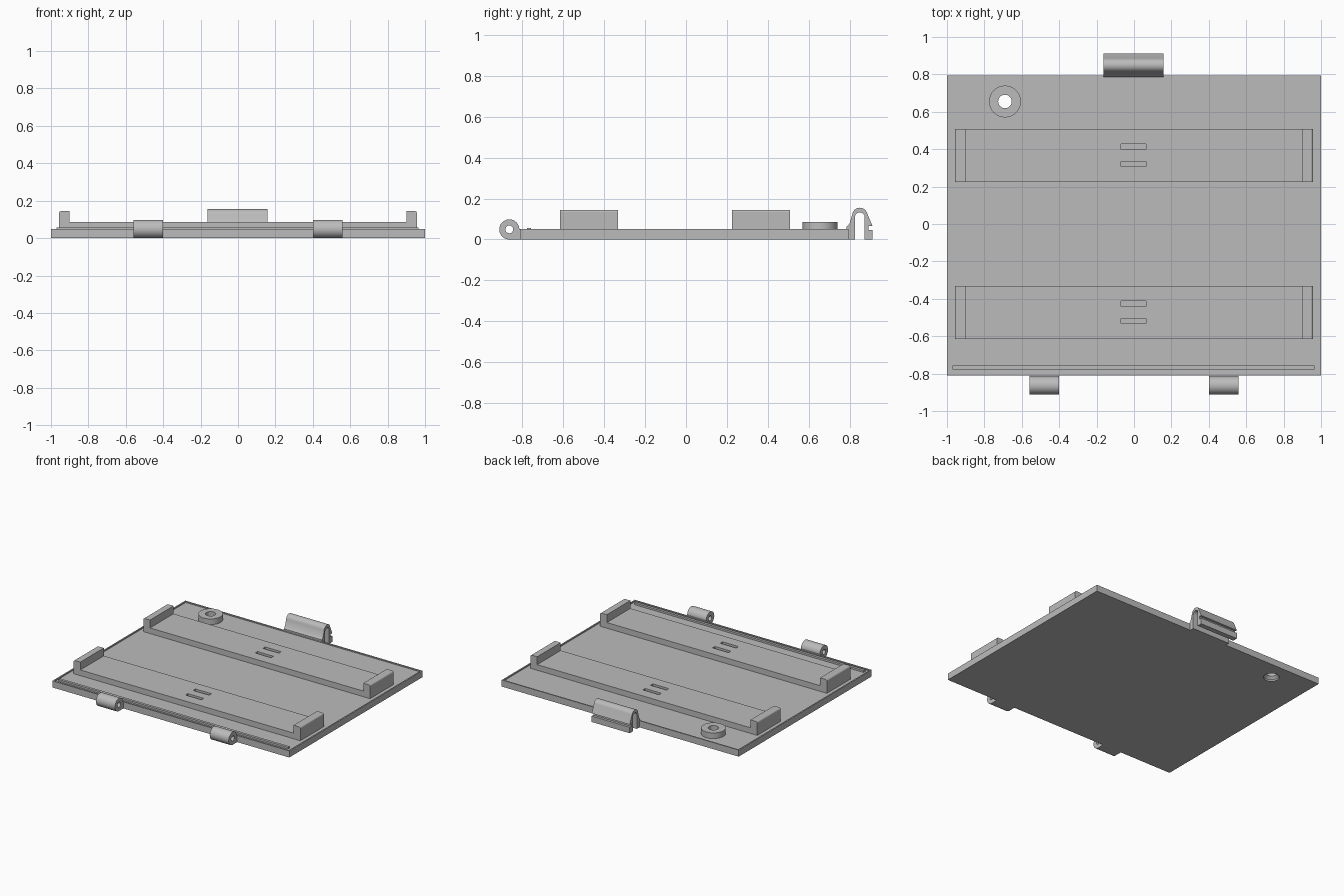
import bpy, bmesh
from math import cos, sin, pi, radians
from mathutils import Vector

if "Cube" in bpy.data.objects:
    bpy.data.objects.remove(bpy.data.objects["Cube"], do_unlink=True)

grey = bpy.data.materials.new("matte grey")
grey.use_nodes = True
grey.diffuse_color = (0.5, 0.5, 0.5, 1)
grey.node_tree.nodes["Principled BSDF"].inputs["Base Color"].default_value = (0.5, 0.5, 0.5, 1)


def finish(name, bm):
    bmesh.ops.recalc_face_normals(bm, faces=bm.faces)
    mesh = bpy.data.meshes.new(name)
    bm.to_mesh(mesh)
    bm.free()
    mesh.materials.append(grey)
    obj = bpy.data.objects.new(name, mesh)
    bpy.context.collection.objects.link(obj)
    return obj


def activate(obj):
    bpy.ops.object.select_all(action='DESELECT')
    obj.select_set(True)
    bpy.context.view_layer.objects.active = obj


def smooth(obj):
    activate(obj)
    bpy.ops.object.shade_smooth_by_angle(angle=radians(30))


def box(name, x, y, z):
    bm = bmesh.new()
    bmesh.ops.create_cube(bm, size=1)
    for v in bm.verts:
        v.co = [lo + (c + 0.5) * (hi - lo) for c, (lo, hi) in zip(v.co, (x, y, z))]
    return finish(name, bm)


def prism(name, points, axis, lo, hi):
    """Extrude a 2D profile along x (points are y, z) or y (points are x, z)."""
    bm = bmesh.new()
    place = (lambda a, b: (lo, a, b)) if axis == 'x' else (lambda a, b: (a, lo, b))
    face = bm.faces.new([bm.verts.new(place(a, b)) for a, b in points])
    ext = bmesh.ops.extrude_face_region(bm, geom=[face])
    shift = Vector((hi - lo, 0, 0)) if axis == 'x' else Vector((0, hi - lo, 0))
    bmesh.ops.translate(bm, vec=shift, verts=[g for g in ext["geom"] if isinstance(g, bmesh.types.BMVert)])
    return finish(name, bm)


def lathe(name, cx, cy, profile, n=48):
    """Closed solid of revolution about a vertical axis from (radius, z) rings."""
    bm = bmesh.new()
    rings = [[bm.verts.new((cx + r * cos(2 * pi * i / n), cy + r * sin(2 * pi * i / n), z))
              for i in range(n)] for r, z in profile]
    for a, b in zip(rings, rings[1:]):
        for i in range(n):
            j = (i + 1) % n
            bm.faces.new((a[i], a[j], b[j], b[i]))
    bm.faces.new(rings[0])
    bm.faces.new(rings[-1])
    return finish(name, bm)


def arc(cx, cy, r, start, end, n):
    return [(cx + r * cos(radians(start + (end - start) * i / n)),
             cy + r * sin(radians(start + (end - start) * i / n))) for i in range(n + 1)]


def cut(target, cutter):
    mod = target.modifiers.new("cut", 'BOOLEAN')
    mod.operation, mod.solver, mod.object = 'DIFFERENCE', 'EXACT', cutter
    activate(target)
    bpy.ops.object.modifier_apply(modifier=mod.name)
    bpy.data.objects.remove(cutter, do_unlink=True)


# Base plate with a thin raised rim
FLOOR, RIM = 0.042, 0.05
plate = box("base_plate", (-1, 1), (-0.81, 0.793), (0, RIM))
cut(plate, box("floor_cutter", (-0.99, 0.99), (-0.8, 0.783), (FLOOR, 0.2)))

# Screw boss with a countersunk through hole
BX, BY = -0.69, 0.655
hole = [(0.055, -0.01), (0.055, 0.012), (0.036, 0.03), (0.036, 0.2)]
boss = lathe("screw_boss", BX, BY, [(0.085, FLOOR), (0.085, 0.085)])
for part in (plate, boss):
    cut(part, lathe("hole_cutter", BX, BY, hole))
smooth(boss)
smooth(plate)

# Front ridge
box("front_ridge", (-0.97, 0.965), (-0.777, -0.757), (FLOOR, 0.056))

# Two cross rails with upturned ends and a pair of slots each
half = [(0.9, 0.085), (0.9, 0.145)] + arc(0.945, 0.133, 0.012, 90, 0, 4) + [(0.957, FLOOR)]
rail_profile = half + [(-x, z) for x, z in reversed(half)]
for side, y0 in (("front", -0.615), ("back", 0.225)):
    rail = prism(side + "_rail", rail_profile, 'y', y0, y0 + 0.283)
    for offset in (0.082, 0.174):
        cut(rail, box("slot_cutter", (-0.07, 0.065), (y0 + offset, y0 + offset + 0.028), (0.06, 0.2)))

# Hinge barrels on the front edge, each with a foot joining the plate
HY, HZ, R = -0.863, 0.049, 0.049
for side, x0 in (("right", -0.56), ("left", 0.4)):
    outline = arc(HY, HZ, R, 0, 270, 36) + [(-0.805, 0), (-0.805, HZ)]
    hinge = prism(side + "_hinge", outline, 'x', x0, x0 + 0.16)
    cut(hinge, prism("pin_cutter", arc(HY, HZ, 0.019, 0, 345, 23), 'x', x0 - 0.1, x0 + 0.3))
    smooth(hinge)

# Snap clip on the back edge: a sprung arch with a notched barb
clip_profile = ([(0.785, 0), (0.785, 0.062), (0.798, 0.075)]
                + arc(0.849, 0.118, 0.037, 170, 15, 16)
                + [(0.911, 0.066), (0.892, 0.066), (0.892, 0.045), (0.911, 0.045),
                   (0.911, 0), (0.873, 0)]
                + arc(0.849, 0.108, 0.024, 0, 180, 14)
                + [(0.825, 0)])
smooth(prism("snap_clip", clip_profile, 'x', -0.163, 0.158))
